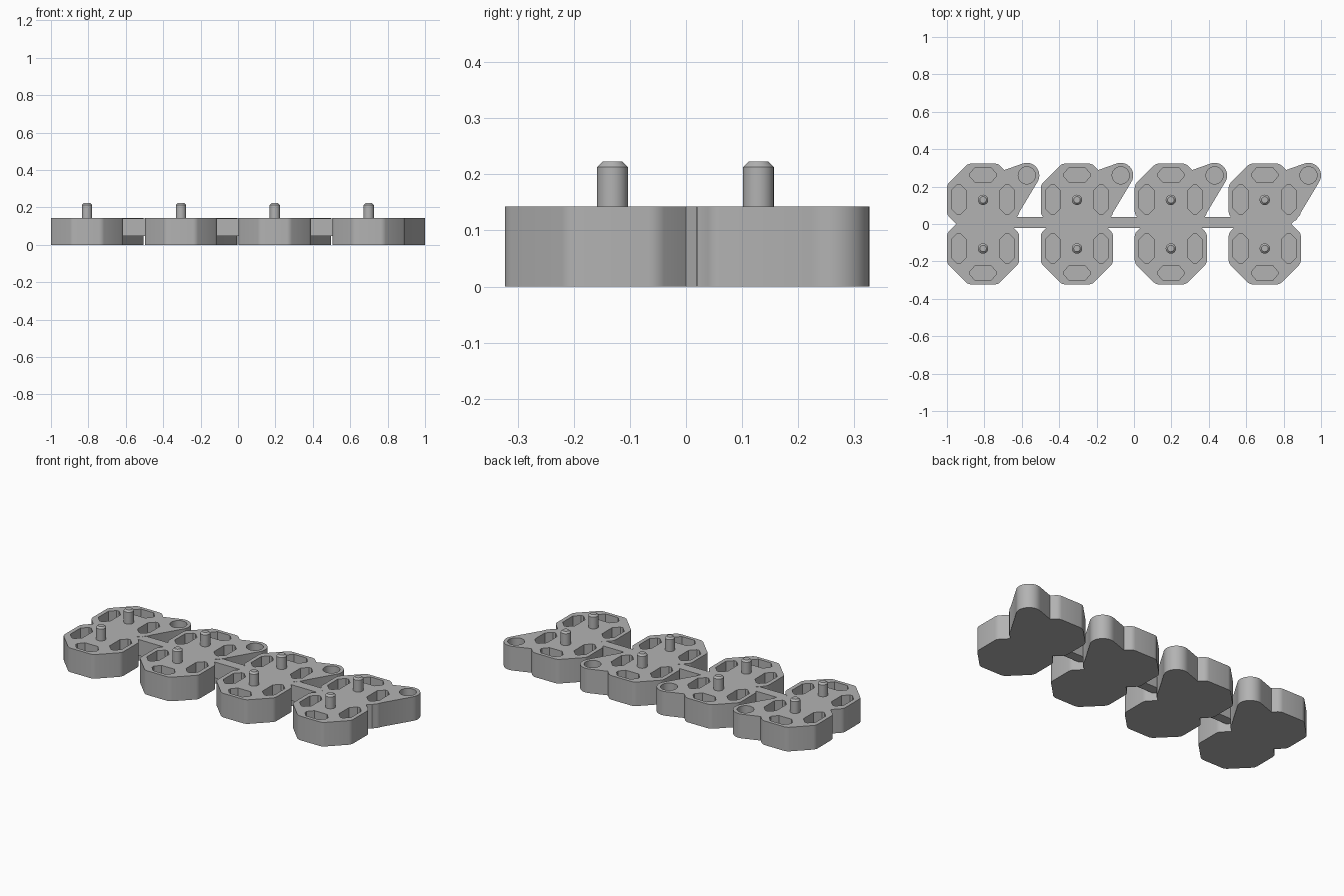
import bpy, bmesh, math
from mathutils import Vector
from mathutils.geometry import convex_hull_2d

if "Cube" in bpy.data.objects:
    bpy.data.objects.remove(bpy.data.objects["Cube"])

HEIGHT, FLOOR = 0.143, 0.05
UNIT_X = [-0.807 + 0.502 * i for i in range(4)]
CELL_Y = 0.13

grey = bpy.data.materials.new("plastic grey")
grey.diffuse_color = (0.45, 0.45, 0.45, 1)
grey.use_nodes = True
grey.node_tree.nodes["Principled BSDF"].inputs["Base Color"].default_value = grey.diffuse_color


def prism(name, pts, z0, z1, round_corners=0.0):
    """Extrude an outline upward, optionally rounding its vertical corners."""
    bm = bmesh.new()
    low = [bm.verts.new((x, y, z0)) for x, y in pts]
    high = [bm.verts.new((x, y, z1)) for x, y in pts]
    bm.faces.new(low[::-1])
    bm.faces.new(high)
    n = len(pts)
    for i in range(n):
        j = (i + 1) % n
        bm.faces.new((low[i], low[j], high[j], high[i]))
    if round_corners:
        upright = [e for e in bm.edges
                   if abs(e.verts[0].co.z - e.verts[1].co.z) > 0.01]
        bmesh.ops.bevel(bm, geom=upright, offset=round_corners, segments=3,
                        profile=0.5, affect='EDGES')
    bmesh.ops.recalc_face_normals(bm, faces=bm.faces)
    mesh = bpy.data.meshes.new(name)
    bm.to_mesh(mesh)
    bm.free()
    mesh.materials.append(grey)
    ob = bpy.data.objects.new(name, mesh)
    bpy.context.collection.objects.link(ob)
    return ob


def circle(cx, cy, r, n=32):
    return [(cx + r * math.cos(2 * math.pi * i / n),
             cy + r * math.sin(2 * math.pi * i / n)) for i in range(n)]


def octagon(cx, cy, half, flat):
    p = [(half, -flat), (half, flat), (flat, half), (-flat, half),
         (-half, flat), (-half, -flat), (-flat, -half), (flat, -half)]
    return [(cx + x, cy + y) for x, y in p]


def pocket(cx, cy, long_half, short_half, along_y):
    """Long six-sided recess outline with slightly blunt tips."""
    a, b, f, t = long_half, short_half, long_half * 0.6, 0.008
    p = [(a, -t), (a, t), (f, b), (-f, b), (-a, t), (-a, -t), (-f, -b), (f, -b)]
    if along_y:
        p = [(-y, x) for x, y in p]
    return [(cx + x, cy + y) for x, y in p]


def combine(target, other, operation):
    mod = target.modifiers.new(operation.lower(), 'BOOLEAN')
    mod.operation, mod.solver, mod.object = operation, 'EXACT', other
    bpy.context.view_layer.objects.active = target
    bpy.ops.object.modifier_apply(modifier=mod.name)
    bpy.data.objects.remove(other)


def smooth(ob):
    bpy.ops.object.select_all(action='DESELECT')
    ob.select_set(True)
    bpy.context.view_layer.objects.active = ob
    bpy.ops.object.shade_smooth_by_angle(angle=math.radians(30))


# Link body: two octagonal cells and a tapered arm ending in a round eye
body = prism("link_body", octagon(0, CELL_Y, 0.193, 0.08), 0, HEIGHT, 0.015)
combine(body, prism("cell", octagon(0, -CELL_Y, 0.193, 0.08), 0, HEIGHT, 0.015), 'UNION')
eye = (0.234, 0.26)
outline = circle(*eye, 0.067) + [(0.168, 0.02), (0.13, 0.01), (0.06, 0.1), (0.09, 0.28)]
hull = [outline[i] for i in convex_hull_2d([Vector(p) for p in outline])]
combine(body, prism("arm", hull, 0, HEIGHT), 'UNION')

# Recesses: outer end and both flanks of each cell, plus the eye socket
cuts = [circle(*eye, 0.046)]
for s in (1, -1):
    cuts.append(pocket(0, s * 0.262, 0.07, 0.04, False))
    for side in (1, -1):
        cuts.append(pocket(side * 0.129, s * 0.131, 0.08, 0.04, True))
for pts in cuts:
    combine(body, prism("recess", pts, FLOOR, HEIGHT + 0.05), 'DIFFERENCE')
smooth(body)

# Peg with a chamfered tip
peg = prism("peg", circle(0, 0, 0.0275), HEIGHT - 0.01, 0.223)
bm = bmesh.new()
bm.from_mesh(peg.data)
rim = [e for e in bm.edges if all(v.co.z > 0.22 for v in e.verts)]
bmesh.ops.bevel(bm, geom=rim, offset=0.01, segments=1, affect='EDGES')
bm.to_mesh(peg.data)
bm.free()
smooth(peg)


def place(src, name, x, y=0):
    ob = bpy.data.objects.new(name, src.data)
    ob.location = (x, y, 0)
    bpy.context.collection.objects.link(ob)


# Row of links, each with two pegs
for i, x in enumerate(UNIT_X):
    place(body, f"link_{i + 1}", x)
    for label, y in (("back", 0.129), ("front", -0.131)):
        place(peg, f"{label}_peg_{i + 1}", x, y)
bpy.data.objects.remove(body)
bpy.data.objects.remove(peg)

# Raised bridges joining neighbouring links
for i in range(3):
    a, b = UNIT_X[i] + 0.135, UNIT_X[i + 1] - 0.13
    prism(f"bridge_{i + 1}", [(a, -0.021), (b, -0.021), (b, 0.037), (a, 0.037)],
          0.047, HEIGHT - 0.001)
